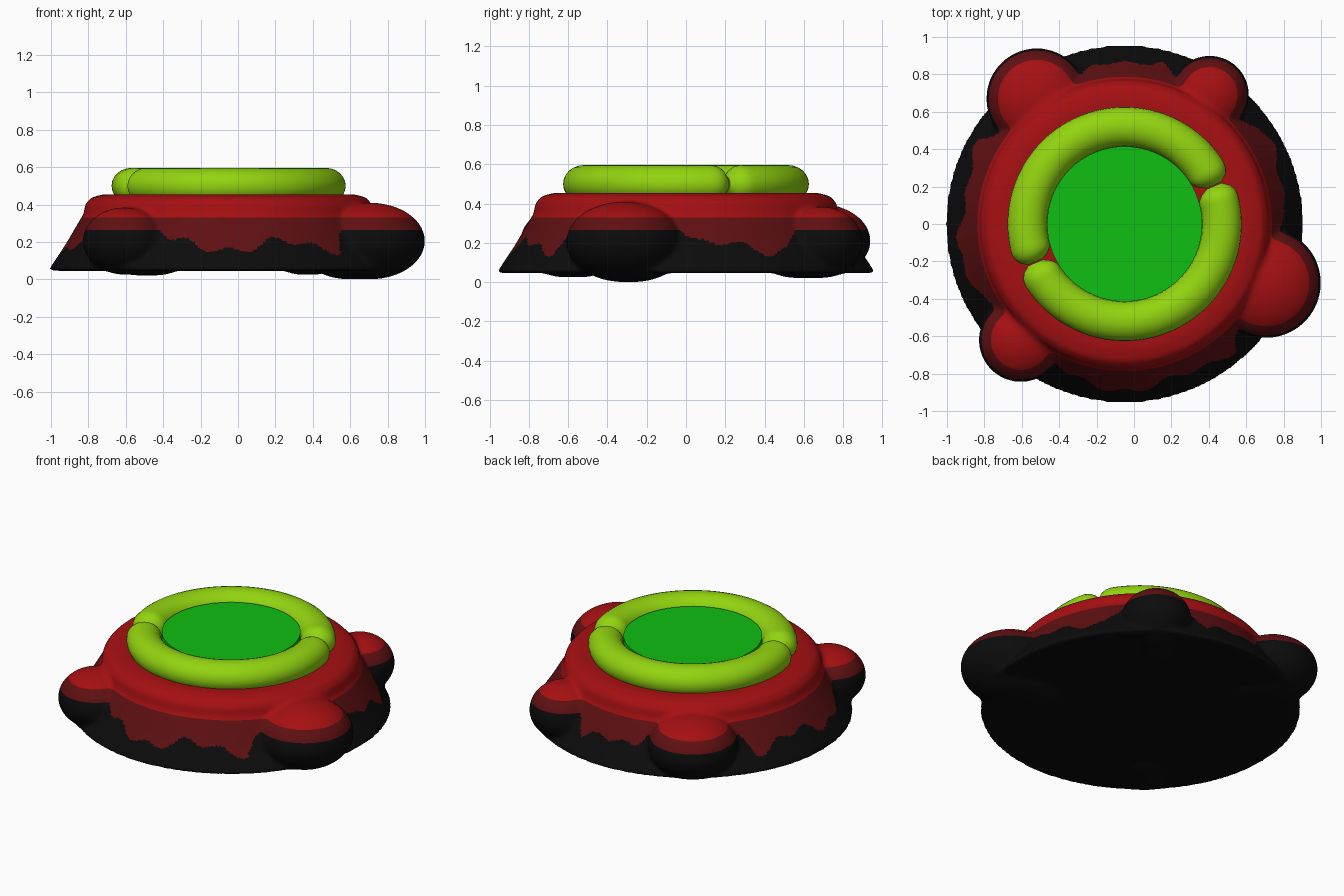
import bpy, bmesh, math
from mathutils import Matrix, Vector

if "Cube" in bpy.data.objects:
    bpy.data.objects.remove(bpy.data.objects["Cube"])

CX = -0.05  # axis of the round body


def material(name, rgb):
    m = bpy.data.materials.new(name)
    m.diffuse_color = (*rgb, 1)
    m.use_nodes = True
    m.node_tree.nodes["Principled BSDF"].inputs["Base Color"].default_value = m.diffuse_color
    return m


BLACK = material("black", (0.0035, 0.0035, 0.0035))
DARK_RED = material("dark red", (0.115, 0.005, 0.006))
RED = material("red", (0.38, 0.005, 0.006))
LIME = material("lime", (0.29, 0.66, 0.005))
GREEN = material("green", (0.005, 0.52, 0.006))


def make_object(name, bm, mats):
    bmesh.ops.recalc_face_normals(bm, faces=bm.faces)
    me = bpy.data.meshes.new(name)
    bm.to_mesh(me)
    bm.free()
    for m in mats:
        me.materials.append(m)
    ob = bpy.data.objects.new(name, me)
    bpy.context.collection.objects.link(ob)
    return ob


def lathe(bm, profile, n, cx):
    """Closed solid of revolution, profile listed from bottom to top."""
    rings = [[bm.verts.new((cx + r * math.cos(2 * math.pi * i / n),
                            r * math.sin(2 * math.pi * i / n), z))
              for i in range(n)] for r, z in profile]
    for a, b in zip(rings, rings[1:]):
        for i in range(n):
            j = (i + 1) % n
            bm.faces.new((a[i], a[j], b[j], b[i]))
    bm.faces.new(rings[0][::-1])
    bm.faces.new(rings[-1])


# Mound with four blobs: x, y, horizontal radius, z centre, half height
LOBES = [(0.705, -0.315, 0.295, 0.205, 0.205),
         (-0.52, 0.67, 0.27, 0.21, 0.19),
         (0.405, 0.69, 0.21, 0.205, 0.18),
         (-0.605, -0.62, 0.225, 0.205, 0.18)]
bm = bmesh.new()
lathe(bm, [(0.965, 0.046), (0.87, 0.19), (0.80, 0.31), (0.775, 0.35),
           (0.768, 0.40), (0.735, 0.438), (0.67, 0.455), (0.3, 0.455)], 96, CX)
for x, y, r, z, h in LOBES:
    # each blob is stretched a little toward the axis
    d = Vector((CX - x, -y, 0)).normalized()
    for k in (0, 0.06, 0.12):
        s = 1 - k * 0.4
        bmesh.ops.create_uvsphere(
            bm, u_segments=48, v_segments=24, radius=1,
            matrix=Matrix.Translation((x + d.x * k, y + d.y * k, z))
            @ Matrix.Diagonal((r * s, r * s, h, 1)))
mound = make_object("blob_mound", bm, [])

# Fuse and soften the joints
rm = mound.modifiers.new("fuse", 'REMESH')
rm.mode = 'VOXEL'
rm.voxel_size = 0.014
sm = mound.modifiers.new("soften", 'SMOOTH')
sm.factor = 0.5
sm.iterations = 7
bpy.context.view_layer.update()
dg = bpy.context.evaluated_depsgraph_get()
fused = bpy.data.meshes.new_from_object(mound.evaluated_get(dg))
mound.modifiers.clear()
mound.data = fused
fused.materials.clear()
for m in (BLACK, DARK_RED, RED):
    fused.materials.append(m)

# Colour by height: red top, dark red band, dripping edge, black foot
bm = bmesh.new()
bm.from_mesh(fused)
for h in (0.33, 0.265):
    bmesh.ops.bisect_plane(bm, geom=bm.verts[:] + bm.edges[:] + bm.faces[:],
                           plane_co=(0, 0, h), plane_no=(0, 0, 1))


def drip_level(p):
    gap = min(math.hypot(p.x - x, p.y - y) - r for x, y, r, z, h in LOBES)
    a = math.atan2(p.y, p.x - CX)
    low = 0.18 + 0.03 * math.sin(9 * a) + 0.02 * math.sin(23 * a)
    t = max(0, min(1, gap / 0.1))
    return 0.265 + (low - 0.265) * t


for f in bm.faces:
    c = f.calc_center_median()
    f.material_index = 2 if c.z > 0.33 else 1 if c.z > drip_level(c) else 0
    f.smooth = True
bm.to_mesh(fused)
bm.free()


# Two half rings with pinched ends
def half_ring(name, a0, a1, n=64, m=24):
    bm = bmesh.new()
    rows = []
    for i in range(n + 1):
        t = i / n
        a = math.radians(a0 + (a1 - a0) * t)
        edge = min(t, 1 - t) * abs(a1 - a0)        # degrees from nearest end
        s = 0.4 + 0.6 * math.sqrt(min(1, edge / 7))
        row = []
        for j in range(m):
            b = 2 * math.pi * j / m
            r = 0.52 + 0.106 * s * math.cos(b)
            row.append(bm.verts.new((CX + r * math.cos(a), r * math.sin(a),
                                     0.5 + 0.096 * s * math.sin(b))))
        rows.append(row)
    for p, q in zip(rows, rows[1:]):
        for j in range(m):
            k = (j + 1) % m
            bm.faces.new((p[j], p[k], q[k], q[j]))
    bm.faces.new(rows[0])
    bm.faces.new(rows[-1])
    for f in bm.faces:
        f.smooth = len(f.verts) == 4
    return make_object(name, bm, [LIME])


half_ring("back_half_ring", 23.5, 203)
half_ring("front_half_ring", 203.5, 383)

# Green disc inside the ring
bm = bmesh.new()
lathe(bm, [(0.415, 0.44), (0.415, 0.55)], 64, CX)
make_object("centre_disc", bm, [GREEN])
